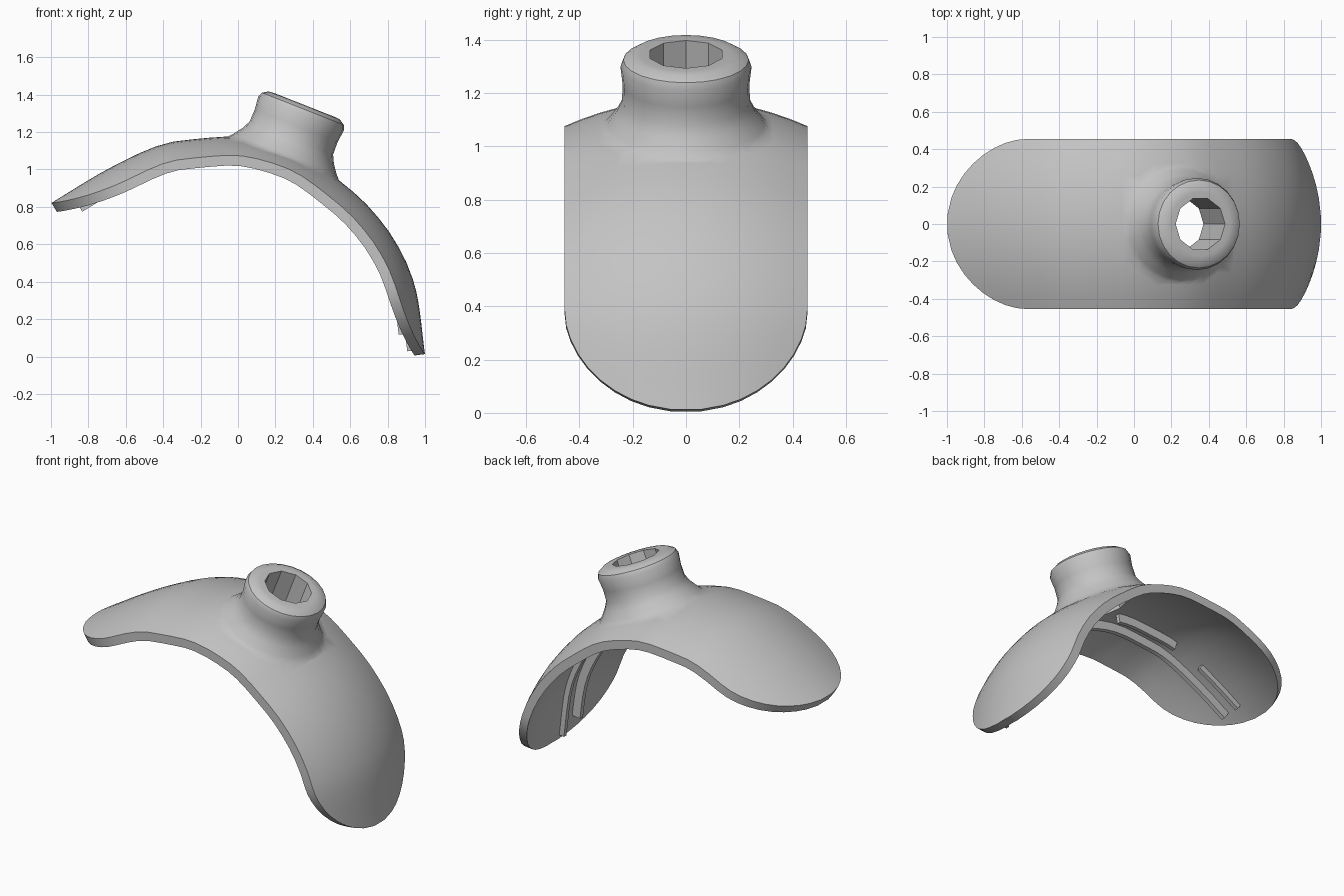
import bpy, bmesh, math
from mathutils import Vector, Matrix

cube = bpy.data.objects.get("Cube")
if cube:
    bpy.data.objects.remove(cube)

grey = bpy.data.materials.new("plain_grey")
grey.use_nodes = True
grey.diffuse_color = (0.55, 0.55, 0.55, 1)
grey.node_tree.nodes["Principled BSDF"].inputs["Base Color"].default_value = (0.55, 0.55, 0.55, 1)

HALF_WIDTH, DROP, THICK = 0.455, 0.1, 0.055

# Lengthwise ridge line of the plate (x, z)
RIDGE = [(-1, .82), (-.7, 1.0), (-.42, 1.13), (-.2, 1.165), (0, 1.175), (.18, 1.14),
         (.36, 1.07), (.53, .95), (.7, .8), (.85, .6), (.95, .36), (1, .01)]


def smooth_path(points, steps=24):
    """Catmull-Rom curve through the points."""
    p = [Vector(q) for q in points]
    p = [2 * p[0] - p[1]] + p + [2 * p[-1] - p[-2]]
    out = []
    for a, b, c, d in zip(p, p[1:], p[2:], p[3:]):
        for i in range(steps):
            t = i / steps
            out.append(.5 * (2 * b + (c - a) * t + (2 * a - 5 * b + 4 * c - d) * t * t
                             + (3 * b - a - 3 * c + d) * t ** 3))
    return out + [p[-2]]


path = smooth_path(RIDGE)
length = [0.0]
for a, b in zip(path, path[1:]):
    length.append(length[-1] + (b - a).length)
total = length[-1]


def ridge_at(s):
    """Point and upward normal at arc length s."""
    i = max(j for j in range(len(path) - 1) if length[j] <= max(s, 0))
    step = (path[i + 1] - path[i]).normalized()
    return path[i] + step * (s - length[i]), Vector((-step.y, step.x))


def plate_point(s, y, depth=0.0):
    p, n = ridge_at(s)
    q = p - n * (depth + DROP * (y / HALF_WIDTH) ** 2)
    return (q.x, y, q.y)


def make(name, bm):
    bmesh.ops.recalc_face_normals(bm, faces=bm.faces)
    mesh = bpy.data.meshes.new(name)
    bm.to_mesh(mesh)
    bm.free()
    mesh.materials.append(grey)
    obj = bpy.data.objects.new(name, mesh)
    bpy.context.collection.objects.link(obj)
    return obj


def sweep(name, rings):
    """Closed solid skinned over a row of matching rings."""
    bm = bmesh.new()
    rows = [[bm.verts.new(v) for v in ring] for ring in rings]
    n = len(rows[0])
    for a, b in zip(rows, rows[1:]):
        for i in range(n):
            j = (i + 1) % n
            bm.faces.new((a[i], a[j], b[j], b[i]))
    bm.faces.new(rows[0])
    bm.faces.new(rows[-1])
    return make(name, bm)


# Saddle plate: rounded at both ends, bowed across its width
END_LEFT, END_RIGHT, COLS = 0.45, 0.41, 14


def half_width(s):
    k = min(s / END_LEFT, (total - s) / END_RIGHT, 1)
    return HALF_WIDTH * math.sqrt(1 - (1 - k) ** 2)


ease = [1 - math.cos(math.pi / 2 * (.1 + .9 * i / 9)) for i in range(10)]
middle = total - END_LEFT - END_RIGHT
stations = ([END_LEFT * e for e in ease]
            + [END_LEFT + middle * i / 20 for i in range(1, 20)]
            + [total - END_RIGHT * e for e in reversed(ease)])
stations[0], stations[-1] = 0.003, total - 0.003
rings = []
for s in stations:
    ys = [half_width(s) * (2 * i / COLS - 1) for i in range(COLS + 1)]
    rings.append([plate_point(s, y) for y in ys]
                 + [plate_point(s, y, THICK) for y in reversed(ys)])
plate = sweep("saddle_plate", rings)

# Tilted neck, flared where it meets the plate
RIM = Matrix.Translation((.355, 0, 1.345)) @ Matrix.Rotation(math.radians(21.5), 4, 'Y')


def lathe(name, profile, sides):
    return sweep(name, [[RIM @ Vector((r * math.cos(a), r * math.sin(a), -d))
                         for a in (math.tau * i / sides for i in range(sides))]
                        for r, d in profile])


neck = lathe("neck", [(.17, 0), (.205, .003), (.235, .022), (.246, .05), (.238, .12), (.24, .19),
                      (.262, .235), (.295, .28), (.335, .325), (.18, .28), (.05, .25)], 24)
bore = lathe("bore_cutter", [(.142, -.2), (.142, .6)], 10)
bore.hide_render = True
bore.hide_viewport = True

for name, operation, tool in (("join_neck", 'UNION', neck), ("cut_bore", 'DIFFERENCE', bore)):
    mod = plate.modifiers.new(name, 'BOOLEAN')
    mod.operation, mod.object, mod.solver = operation, tool, 'EXACT'
bpy.context.view_layer.objects.active = plate
for mod in list(plate.modifiers):
    bpy.ops.object.modifier_apply(modifier=mod.name)
for helper in (neck, bore):
    bpy.data.objects.remove(helper)


# Thin lengthwise ribs under the plate
def rib(name, y, x_from, x_to, depth):
    span = [length[i] for i, p in enumerate(path) if x_from <= p.x <= x_to]
    count = max(3, len(span) // 8)
    rings = []
    for k in range(count + 1):
        s = span[0] + (span[-1] - span[0]) * k / count
        rings.append([plate_point(s, y + side * .012, d) for side, d in
                      ((-1, .04), (1, .04), (1, depth), (-1, depth))])
    return sweep(name, rings)


ribs = [rib("outer_rib", -.175, -.9, .986, .11),
        rib("inner_rib_left", -.075, -.9, -.6, .09),
        rib("inner_rib_middle", -.075, -.4, .08, .11),
        rib("inner_rib_right", -.075, .5, .997, .088)]

# Soft shading with crisp edges
for obj in [plate] + ribs:
    bpy.ops.object.select_all(action='DESELECT')
    obj.select_set(True)
    bpy.context.view_layer.objects.active = obj
    bpy.ops.object.shade_smooth_by_angle(angle=math.radians(35))
